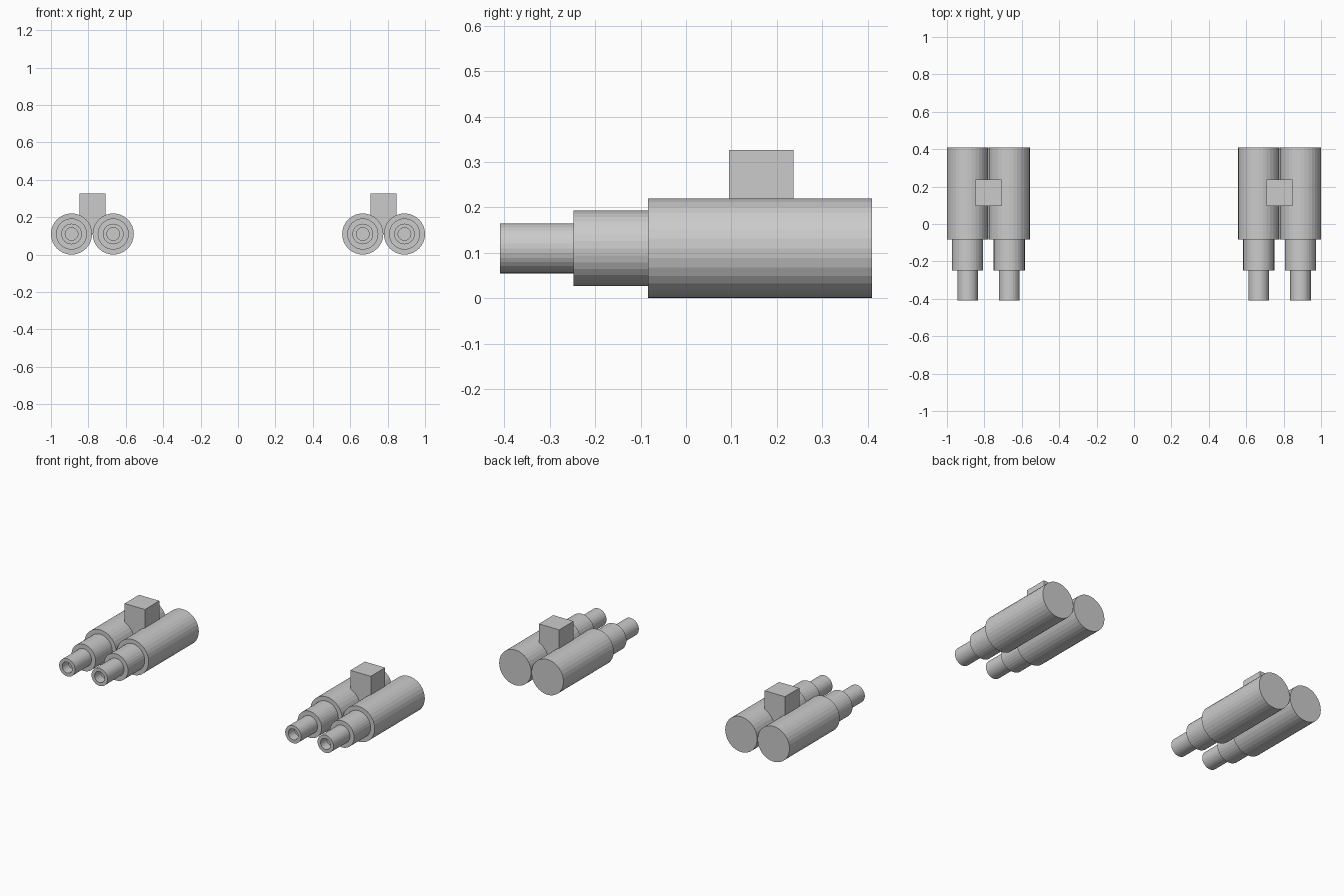
import bpy, bmesh
from math import cos, sin, pi

if "Cube" in bpy.data.objects:
    bpy.data.objects.remove(bpy.data.objects["Cube"])

SIDES = 32
AXIS_Z = 0.11

# Stepped barrel outline as (radius, y), from bore floor to rear edge
PROFILE = [(0.034, -0.35), (0.034, -0.41), (0.055, -0.41), (0.055, -0.248),
           (0.083, -0.248), (0.083, -0.084), (0.11, -0.084), (0.11, 0.41)]


def add_object(name, bm):
    bmesh.ops.recalc_face_normals(bm, faces=bm.faces)
    mesh = bpy.data.meshes.new(name)
    bm.to_mesh(mesh)
    bm.free()
    obj = bpy.data.objects.new(name, mesh)
    bpy.context.collection.objects.link(obj)
    return obj


def barrel(name, x):
    bm = bmesh.new()
    rings = [[bm.verts.new((x + r * cos(2 * pi * i / SIDES), y,
                            AXIS_Z + r * sin(2 * pi * i / SIDES)))
              for i in range(SIDES)] for r, y in PROFILE]
    for a, b in zip(rings, rings[1:]):
        for i in range(SIDES):
            j = (i + 1) % SIDES
            bm.faces.new((a[i], a[j], b[j], b[i]))
    # Bore floor and rear cap
    bm.faces.new(rings[0])
    bm.faces.new(rings[-1])
    return add_object(name, bm)


def mount(name, x):
    bm = bmesh.new()
    bmesh.ops.create_cube(bm, size=1)
    bmesh.ops.scale(bm, vec=(0.14, 0.142, 0.217), verts=bm.verts)
    bmesh.ops.translate(bm, vec=(x, 0.166, 0.2185), verts=bm.verts)
    return add_object(name, bm)


# Twin-barrel unit on each side
for side, s in (("left", -1), ("right", 1)):
    barrel(f"outer_barrel_{side}", s * 0.89)
    barrel(f"inner_barrel_{side}", s * 0.667)
    mount(f"mount_block_{side}", s * 0.778)
